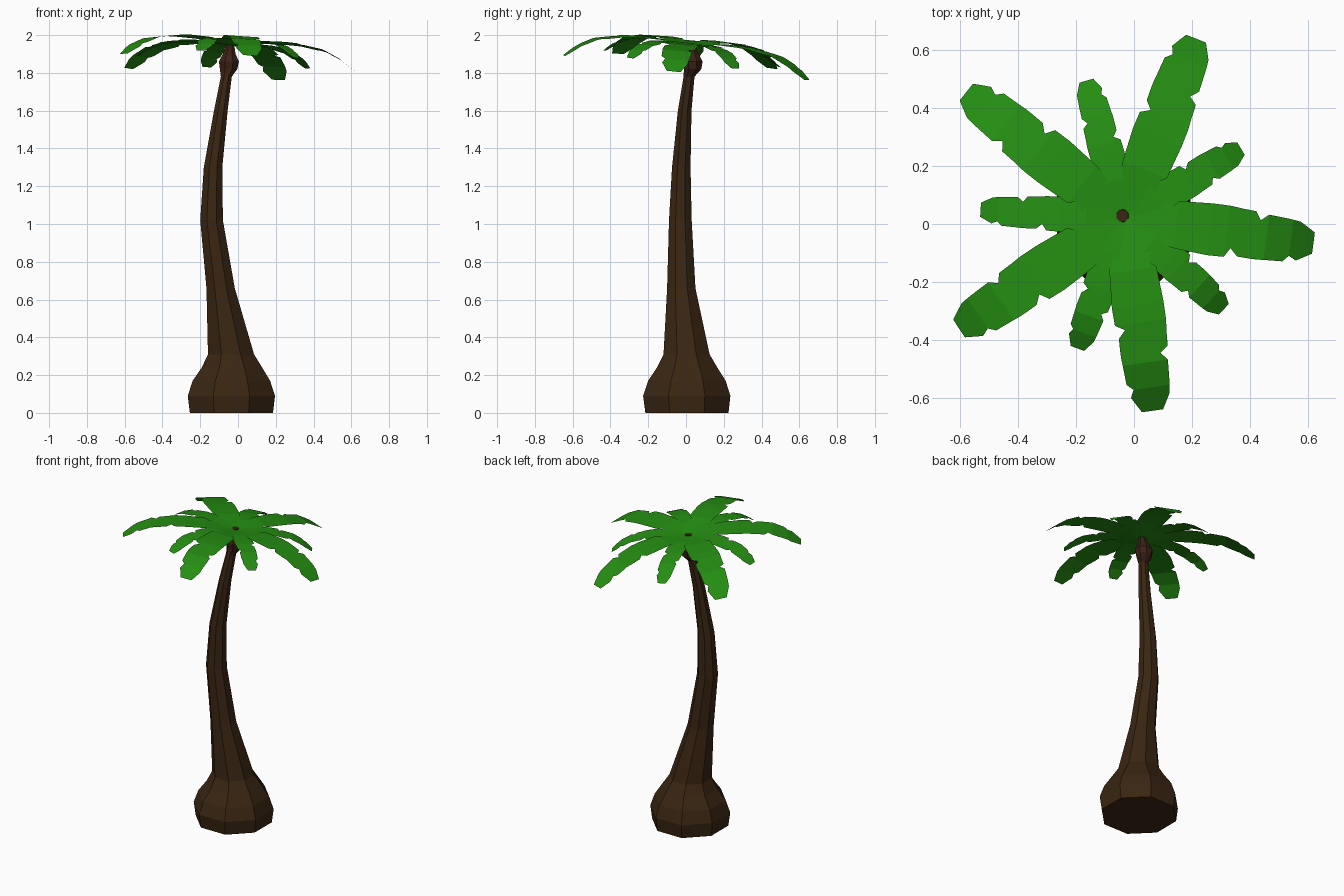
import bpy, bmesh, math
from mathutils import Vector

if "Cube" in bpy.data.objects:
    bpy.data.objects.remove(bpy.data.objects["Cube"])


def material(name, rgb):
    m = bpy.data.materials.new(name)
    m.diffuse_color = (*rgb, 1)
    m.use_nodes = True
    m.node_tree.nodes["Principled BSDF"].inputs["Base Color"].default_value = m.diffuse_color
    return m


BARK = material("dark brown bark", (0.042, 0.019, 0.006))
HEAD = material("reddish brown crown bud", (0.045, 0.016, 0.008))
LEAF = material("leaf green", (0.018, 0.27, 0.006))


def finish(name, bm, mats):
    me = bpy.data.meshes.new(name)
    bm.normal_update()
    bm.to_mesh(me)
    bm.free()
    for m in mats:
        me.materials.append(m)
    ob = bpy.data.objects.new(name, me)
    bpy.context.collection.objects.link(ob)
    return ob


# Trunk: eight-sided rings (z, centre x, centre y, half width)
RINGS = [(0.00, -0.035, 0.005, 0.220), (0.09, -0.035, 0.004, 0.231),
         (0.17, -0.035, 0.005, 0.205), (0.24, -0.032, 0.006, 0.160),
         (0.31, -0.037, 0.003, 0.122), (0.66, -0.092, -0.025, 0.075),
         (1.02, -0.140, -0.030, 0.060), (1.30, -0.132, -0.025, 0.049),
         (1.60, -0.091, -0.007, 0.036), (1.78, -0.062, 0.016, 0.029),
         (1.82, -0.050, 0.035, 0.046), (1.86, -0.048, 0.035, 0.053),
         (1.90, -0.047, 0.033, 0.034), (1.95, -0.040, 0.028, 0.020)]
SIDES = 8
bm = bmesh.new()
loops = []
for z, cx, cy, h in RINGS:
    r = h / math.cos(math.pi / SIDES)
    angles = [(k + 0.5) * math.tau / SIDES for k in range(SIDES)]
    loops.append([bm.verts.new((cx + r * math.cos(a), cy + r * math.sin(a), z))
                  for a in angles])
for i, (lo, hi) in enumerate(zip(loops, loops[1:])):
    for k in range(SIDES):
        n = (k + 1) % SIDES
        f = bm.faces.new((lo[k], lo[n], hi[n], hi[k]))
        f.material_index = 1 if i >= 9 else 0
bm.faces.new(loops[0][::-1])
bm.faces.new(loops[-1])
finish("trunk", bm, [BARK, HEAD])

# Leaf outline: (position along leaf, left width, right width), with torn notches
OUTLINE = [(0.00, 0.30, 0.30), (0.20, 0.80, 0.72), (0.24, 0.66, 0.86),
           (0.27, 0.92, 0.90), (0.45, 1.00, 1.00), (0.54, 1.00, 0.98),
           (0.57, 0.98, 0.62), (0.61, 0.95, 0.90), (0.68, 0.92, 0.92),
           (0.71, 0.60, 0.92), (0.75, 0.85, 0.90), (0.85, 0.80, 0.86),
           (0.88, 0.78, 0.62), (0.92, 0.74, 0.76), (1.00, 0.40, 0.42)]
# Drooping profile: (position along leaf, height change)
DROOP = [(0, 0), (0.3, 0.026), (0.52, 0.021), (0.75, -0.008),
         (0.88, -0.05), (1.0, -0.11)]
CENTRE = Vector((-0.03, 0.02))


def droop(u):
    for (a, za), (b, zb) in zip(DROOP, DROOP[1:]):
        if u <= b:
            return za + (zb - za) * (u - a) / (b - a)
    return DROOP[-1][1]


def frond(name, tip, half, sag, flip):
    along = Vector(tip) - CENTRE
    side = Vector((-along.y, along.x)).normalized()
    bm = bmesh.new()
    rows = []
    for u, left, right in OUTLINE:
        if flip:
            left, right = right, left
        row = []
        for w in (left * half, 0, -right * half):
            p = CENTRE + along * u + side * w
            # the whole crown is tilted down towards the back right
            z = 1.945 + sag * droop(u) - 0.108 * (0.5 * p.x + 0.87 * p.y)
            row.append(bm.verts.new((p.x, p.y, z)))
        rows.append(row)
    for a, b in zip(rows, rows[1:]):
        for k in (0, 1):
            bm.faces.new((a[k], a[k + 1], b[k + 1], b[k]))
    finish(name, bm, [LEAF])


# Crown: five large and five small fronds
LARGE = [(0.62, -0.065), (0.215, 0.64), (-0.58, 0.455), (-0.605, -0.36), (0.065, -0.645)]
SMALL = [(0.37, 0.26), (-0.165, 0.495), (-0.53, 0.05), (-0.195, -0.43), (0.31, -0.295)]
for i, t in enumerate(LARGE):
    frond(f"large_frond_{i + 1}", t, 0.09, 1.0, i % 2)
for i, t in enumerate(SMALL):
    frond(f"small_frond_{i + 1}", t, 0.06, 0.7, i % 2 == 0)
